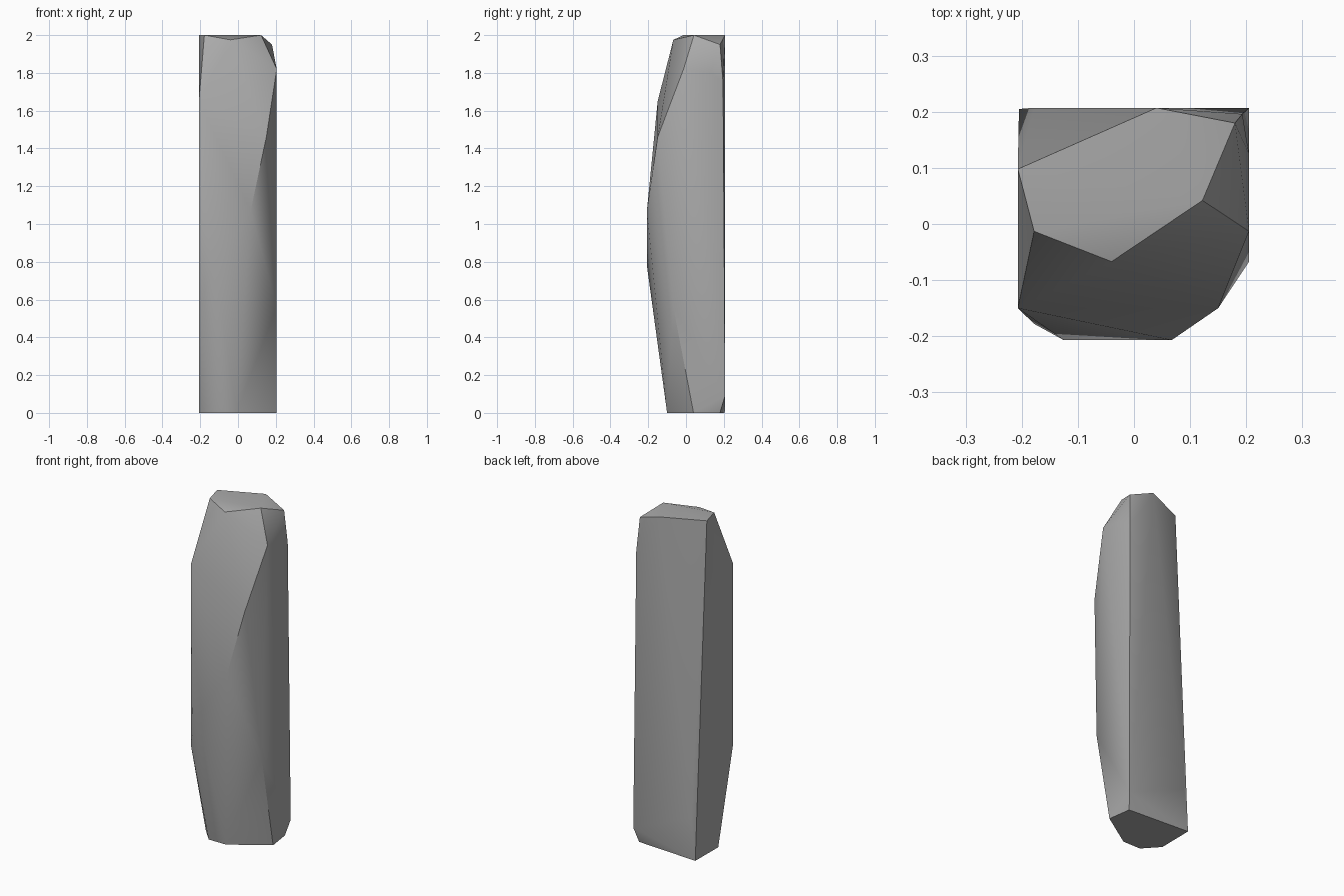
import bpy
import bmesh
import math

cube = bpy.data.objects.get("Cube")
if cube:
    bpy.data.objects.remove(cube, do_unlink=True)

# Stone colour
stone = bpy.data.materials.new("stone_grey")
stone.use_nodes = True
grey = (0.4, 0.4, 0.4, 1)
stone.diffuse_color = grey
stone.node_tree.nodes["Principled BSDF"].inputs["Base Color"].default_value = grey

# Corners of the chipped pillar, from the crown down to the foot
crown = [(-.207, .098, 2), (.04, .207, 2), (.18, .18, 1.95),
         (.122, .042, 2), (-.04, -.067, 1.975), (-.178, -.013, 2)]
shoulder = [(-.207, -.15, 1.65), (.205, -.013, 1.82),
            (.205, .125, 1.8), (.193, .196, 1.75)]
front_chips = [(.15, -.15, 1.46), (.067, -.207, 1.07), (-.125, -.207, .78),
               (-.178, -.178, .65), (-.207, -.15, .56), (.205, -.067, .56)]
foot = [(-.178, .207, .25), (.205, .207, .09), (.185, .18, 0), (.205, .04, 0),
        (-.01, -.1, 0), (-.125, -.1, 0), (-.207, -.01, 0), (-.205, .205, 0)]

# Pillar skin is stretched tightly over the corners
bm = bmesh.new()
for corner in crown + shoulder + front_chips + foot:
    bm.verts.new(corner)
hull = bmesh.ops.convex_hull(bm, input=bm.verts)
loose = [v for v in bm.verts if not v.link_faces]
bmesh.ops.delete(bm, geom=loose, context="VERTS")
bmesh.ops.recalc_face_normals(bm, faces=bm.faces)

mesh = bpy.data.meshes.new("stone_pillar")
bm.to_mesh(mesh)
bm.free()
mesh.materials.append(stone)
pillar = bpy.data.objects.new("stone_pillar", mesh)
bpy.context.collection.objects.link(pillar)

# Soft facets with crisp ridges
bpy.ops.object.select_all(action="DESELECT")
pillar.select_set(True)
bpy.context.view_layer.objects.active = pillar
bpy.ops.object.shade_smooth_by_angle(angle=math.radians(30))
